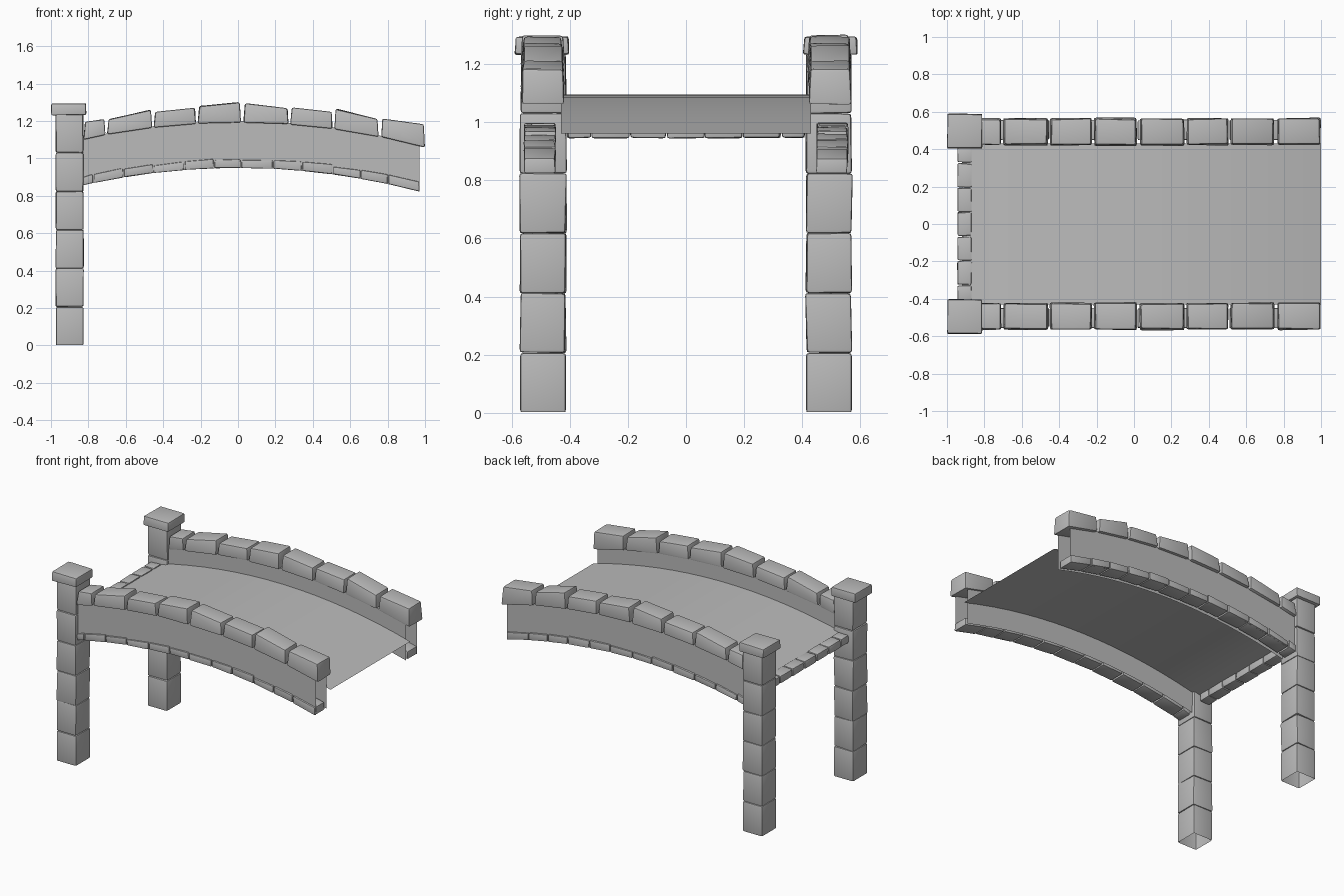
import bpy, bmesh, random
from mathutils import Vector

cube = bpy.data.objects.get("Cube")
if cube:
    bpy.data.objects.remove(cube, do_unlink=True)

random.seed(4)
CURVE = 0.135  # drop of the arch at one unit from the middle

stone_grey = bpy.data.materials.new("stone grey")
stone_grey.use_nodes = True
grey = (0.5, 0.5, 0.5, 1)
stone_grey.diffuse_color = grey
stone_grey.node_tree.nodes["Principled BSDF"].inputs["Base Color"].default_value = grey
stone_grey.node_tree.nodes["Principled BSDF"].inputs["Roughness"].default_value = 0.9


def arc(x, crown):
    return crown - CURVE * x * x


def finish(name, bm):
    for f in bm.faces:
        f.smooth = True
    for e in bm.edges:
        e.smooth = len(e.link_faces) == 2 and e.calc_face_angle() < 0.62
    mesh = bpy.data.meshes.new(name)
    bm.to_mesh(mesh)
    bm.free()
    mesh.materials.append(stone_grey)
    obj = bpy.data.objects.new(name, mesh)
    bpy.context.collection.objects.link(obj)
    return obj


def stone(name, profile, y0, y1, bevel=0.012, jitter=0.006, taper=0.0, open_base=False):
    """Worn block: four (x, z) corners, bottom pair first, extruded from y0 to y1."""
    bm = bmesh.new()
    rings = []
    for y, inward in ((y0, 1), (y1, -1)):
        ring = []
        for i, (x, z) in enumerate(profile):
            shift = inward * taper * (1 if y1 > y0 else -1) if i > 1 else 0
            wobble = [random.uniform(-jitter, jitter) for _ in range(3)]
            ring.append(bm.verts.new((x + wobble[0] * 0.5, y + shift + wobble[1],
                                      z + wobble[2] * 0.5)))
        rings.append(ring)
    a, b = rings
    bm.faces.new(a)
    bm.faces.new(b[::-1])
    for i in range(4):
        j = (i + 1) % 4
        bm.faces.new((a[j], a[i], b[i], b[j]))
    bmesh.ops.recalc_face_normals(bm, faces=bm.faces[:])
    bmesh.ops.bevel(bm, geom=bm.edges[:], offset=bevel, segments=2, profile=0.6,
                    affect='EDGES', clamp_overlap=True)
    if open_base:
        base = [f for f in bm.faces if f.normal.z < -0.9]
        bmesh.ops.delete(bm, geom=base, context='FACES')
    return finish(name, bm)


def sheet(name, x0, x1, line_a, line_b, facing, steps=16):
    """Curved strip between two (y, crown height) lines following the arch."""
    bm = bmesh.new()
    rows = []
    for i in range(steps + 1):
        x = x0 + (x1 - x0) * i / steps
        rows.append([bm.verts.new((x, y, arc(x, c))) for y, c in (line_a, line_b)])
    for p, q in zip(rows, rows[1:]):
        bm.faces.new((p[0], q[0], q[1], p[1]))
    bm.normal_update()
    for f in bm.faces:
        if f.normal.dot(Vector(facing)) < 0:
            f.normal_flip()
    return finish(name, bm)


# Walkway
sheet("deck", -0.92, 1.0, (-0.43, 1.095), (0.43, 1.095), (0, 0, 1))

# Coping stones: start, end, top height at each
coping = [(-0.825, -0.71, 1.195, 1.21), (-0.70, -0.46, 1.21, 1.26),
          (-0.45, -0.225, 1.25, 1.27), (-0.215, 0.015, 1.28, 1.30),
          (0.03, 0.27, 1.295, 1.268), (0.28, 0.505, 1.272, 1.248),
          (0.515, 0.75, 1.265, 1.21), (0.765, 0.998, 1.212, 1.182)]
arch_joints = [-0.83, -0.77, -0.61, -0.45, -0.285, -0.125, 0.02,
               0.19, 0.345, 0.51, 0.66, 0.805, 0.975]

for side, label in ((-1, "front"), (1, "back")):
    # Hollow parapet wall, open at its end and underneath
    for y, face, out in ((0.545, "outer", 1), (0.43, "inner", -1)):
        sheet(f"{label}_parapet_{face}_face", -0.83, 0.97,
              (side * y, 0.95), (side * y, 1.2), (0, side * out, 0))

    # Stones capping the parapet
    for i, (xa, xb, za, zb) in enumerate(coping):
        stone(f"{label}_coping_stone_{i + 1}",
              [(xa, arc(xa, 1.193)), (xb, arc(xb, 1.193)), (xb - 0.006, zb), (xa + 0.008, za)],
              side * 0.42, side * 0.567, bevel=0.011, jitter=0.004, taper=0.006)

    # Small stones lining the lower edge of the parapet
    for i, (xa, xb) in enumerate(zip(arch_joints, arch_joints[1:])):
        h = random.uniform(0.042, 0.054)
        xb -= 0.006
        stone(f"{label}_arch_stone_{i + 1}",
              [(xa, arc(xa, 0.95)), (xb, arc(xb, 0.95)),
               (xb, arc(xb, 0.95 + h)), (xa, arc(xa, 0.95 + h * 0.92))],
              side * 0.45, side * 0.556, bevel=0.007, jitter=0.003)

    # Pillar of stacked blocks with a cap
    height = 0.206
    for i in range(6):
        z = i * height
        stone(f"{label}_pillar_block_{i + 1}",
              [(-0.974, z), (-0.826, z), (-0.826, z + height), (-0.974, z + height)],
              side * 0.413, side * 0.57, bevel=0.011,
              jitter=0.004 if i else 0, open_base=(i == 0))
    stone(f"{label}_pillar_cap",
          [(-0.998, 1.232), (-0.812, 1.232), (-0.812, 1.294), (-0.998, 1.294)],
          side * 0.402, side * 0.59, bevel=0.009, jitter=0.003, taper=0.004)

# Threshold stones across the end of the walkway
joints = [-0.41, -0.325, -0.195, -0.065, 0.065, 0.195, 0.325, 0.41]
for i, (ya, yb) in enumerate(zip(joints, joints[1:])):
    stone(f"threshold_stone_{i + 1}",
          [(-0.944, 0.945), (-0.868, 0.945), (-0.868, 1.0), (-0.944, 0.997)],
          ya + 0.002, yb - 0.002, bevel=0.01, jitter=0.004)
